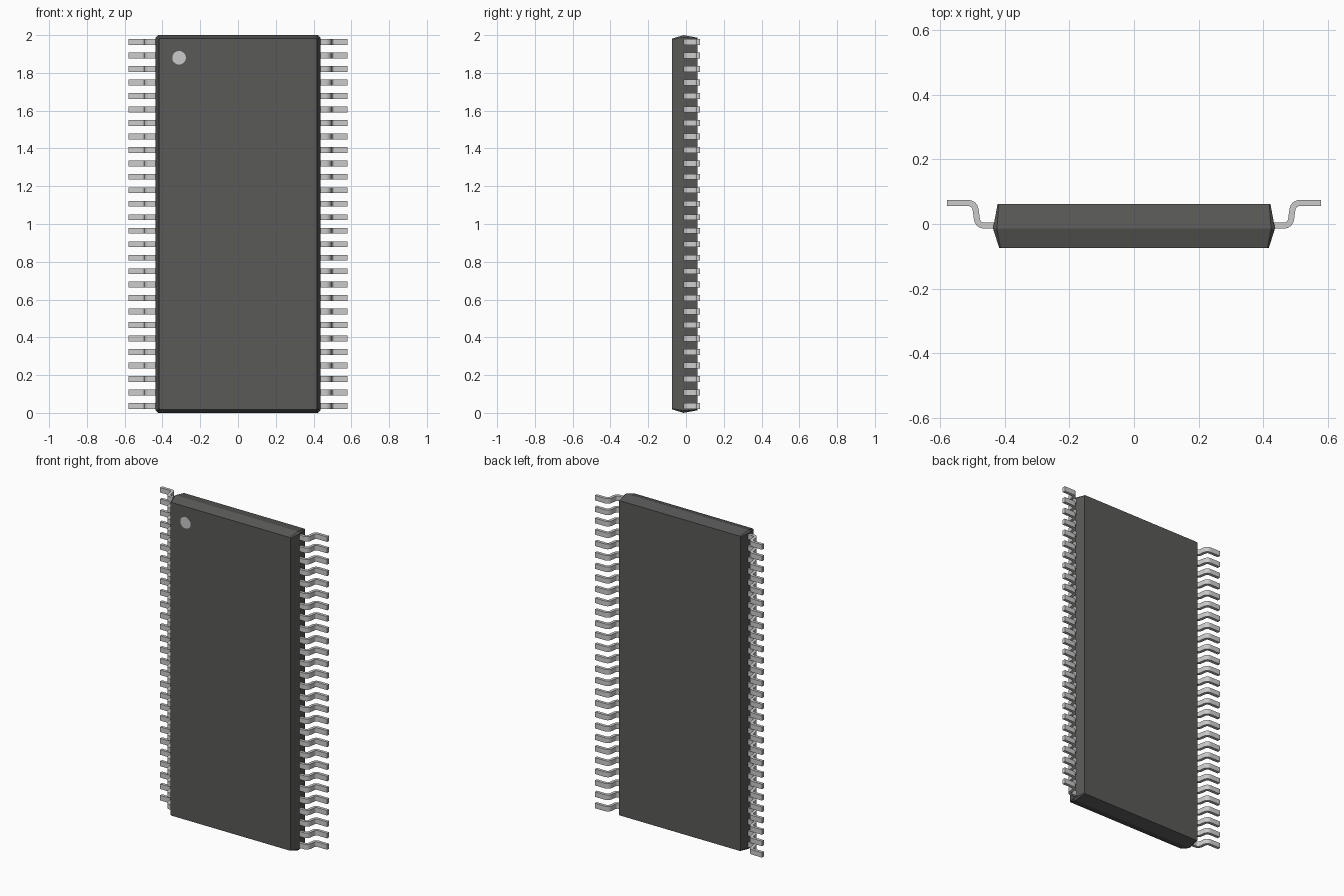
import bpy, bmesh, math
from mathutils import Vector

if "Cube" in bpy.data.objects:
    bpy.data.objects.remove(bpy.data.objects["Cube"])

PITCH, COUNT = 1 / 14, 28
LEAD_W, LEAD_T = 0.0314, 0.0186


def material(name, v):
    m = bpy.data.materials.new(name)
    m.diffuse_color = (v, v, v * 0.98, 1)
    m.use_nodes = True
    m.node_tree.nodes["Principled BSDF"].inputs["Base Color"].default_value = m.diffuse_color
    return m


def finish(name, bm, mat):
    bmesh.ops.recalc_face_normals(bm, faces=bm.faces)
    me = bpy.data.meshes.new(name)
    bm.to_mesh(me)
    bm.free()
    ob = bpy.data.objects.new(name, me)
    bpy.context.collection.objects.link(ob)
    me.materials.append(mat)
    return ob


def loft(bm, rings):
    # skin a list of closed rings and cap both ends
    vs = [[bm.verts.new(p) for p in r] for r in rings]
    n = len(vs[0])
    for a, b in zip(vs, vs[1:]):
        for i in range(n):
            j = (i + 1) % n
            bm.faces.new((a[i], a[j], b[j], b[i]))
    bm.faces.new(vs[0])
    bm.faces.new(vs[-1])


def body_ring(y, w, h, c):
    # rectangle with cut corners, in the xz plane
    pts = [(w - c, h), (w, h - c), (w, c - h), (w - c, -h),
           (c - w, -h), (-w, c - h), (-w, h - c), (c - w, h)]
    return [(x, y, 1 + z) for x, z in pts]


dark = material("dark_plastic", 0.1)
metal = material("lead_metal", 0.6)

# package body: two drafted halves meeting at the parting line
bm = bmesh.new()
loft(bm, [body_ring(-0.074, 0.417, 0.981, 0.004),
          body_ring(-0.014, 0.436, 1.0, 0.012),
          body_ring(0.062, 0.422, 0.986, 0.004)])
finish("package_body", bm, dark)

# pin one marker: thin disc on the front face
bm = bmesh.new()
bmesh.ops.create_cone(bm, cap_ends=True, segments=32, radius1=0.036, radius2=0.036, depth=0.003)
for v in bm.verts:
    x, y, z = v.co
    v.co = Vector((-0.312 + x, -0.073 + z, 1.88 + y))
finish("pin_one_marker", bm, metal)

# gull-wing lead centreline (x, y), bends swept as arcs
r, tilt = 0.022, math.radians(82)
y_foot, y_shoulder = 0.074 - LEAD_T / 2, -0.014 + LEAD_T / 2
path = [(0.579, y_foot)]
foot_x = 0.512
for i in range(9):
    t = tilt * i / 8
    path.append((foot_x - r * math.sin(t), y_foot - r * (1 - math.cos(t))))
drop = (y_foot - y_shoulder) - 2 * r * (1 - math.cos(tilt))
shoulder_x = foot_x - 2 * r * math.sin(tilt) - drop / math.tan(tilt)
for i in range(8, -1, -1):
    t = tilt * i / 8
    path.append((shoulder_x + r * math.sin(t), y_shoulder + r * (1 - math.cos(t))))
path.append((0.425, y_shoulder))

# sweep the flat strip along the path
rings = []
for i, p in enumerate(path):
    a, b = path[max(i - 1, 0)], path[min(i + 1, len(path) - 1)]
    d = (Vector(b) - Vector(a)).normalized()
    n = Vector((-d.y, d.x)) * LEAD_T / 2
    z = 1 - PITCH * (COUNT - 1) / 2
    rings.append([(p[0] + s * n.x, p[1] + s * n.y, z + k * LEAD_W / 2)
                  for s, k in ((-1, -1), (1, -1), (1, 1), (-1, 1))])
bm = bmesh.new()
loft(bm, rings)
leads = finish("leads", bm, metal)
bpy.context.view_layer.objects.active = leads
leads.select_set(True)
bpy.ops.object.shade_smooth_by_angle(angle=math.radians(30))

# repeat up the side, then mirror across
arr = leads.modifiers.new("row", 'ARRAY')
arr.count = COUNT
arr.use_relative_offset = False
arr.use_constant_offset = True
arr.constant_offset_displace = (0, 0, PITCH)
leads.modifiers.new("other_side", 'MIRROR')
